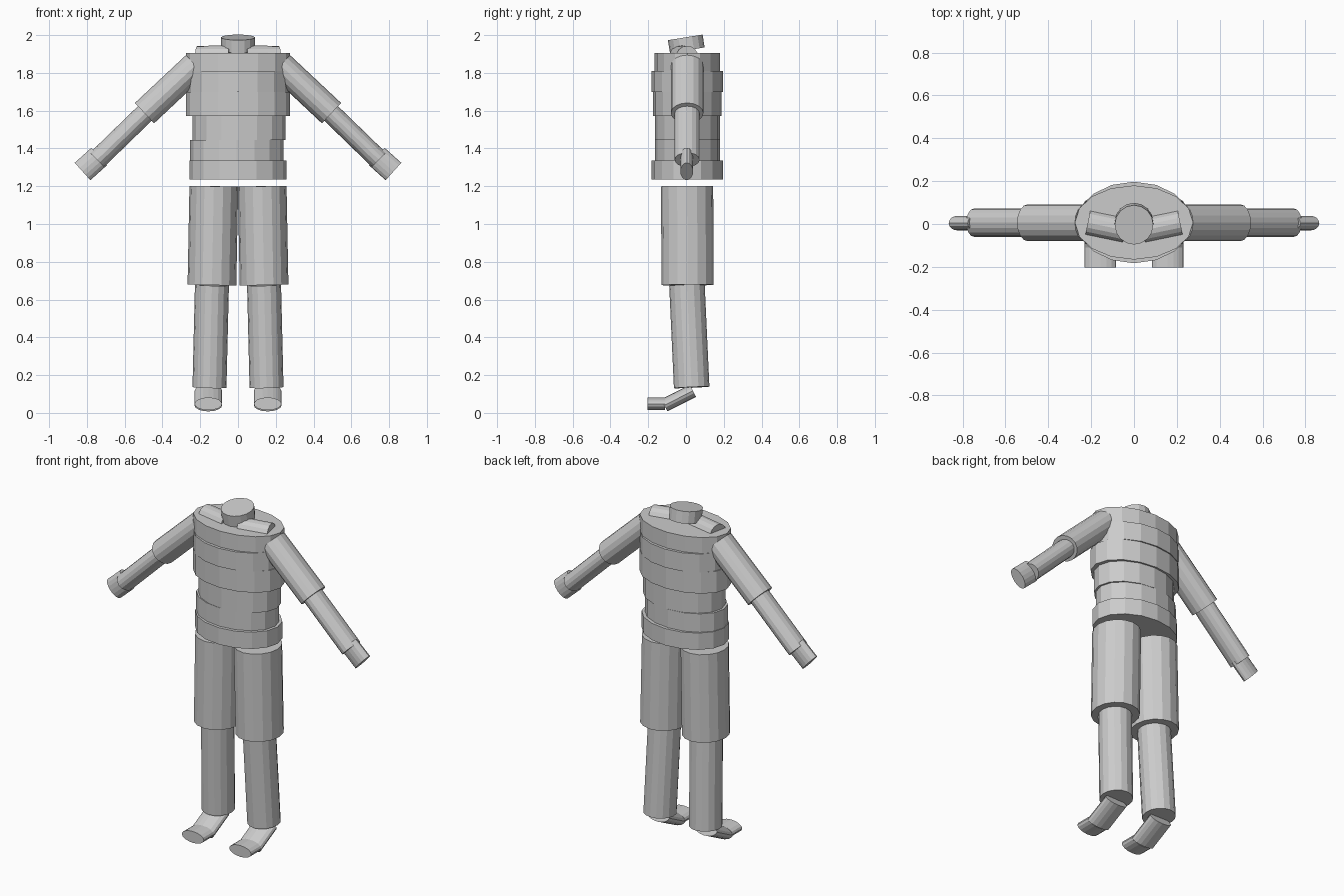
import bpy, bmesh
from mathutils import Vector, Matrix

if "Cube" in bpy.data.objects:
    bpy.data.objects.remove(bpy.data.objects["Cube"])

grey = bpy.data.materials.new("plain_grey")
grey.diffuse_color = (0.6, 0.6, 0.6, 1)
grey.use_nodes = True
grey.node_tree.nodes["Principled BSDF"].inputs["Base Color"].default_value = grey.diffuse_color


def tube(name, start, end, wide, deep, side, sides=16):
    """Capped elliptical cylinder; 'wide' is measured along 'side', 'deep' across it."""
    a, b = Vector(start), Vector(end)
    axis = (b - a).normalized()
    u = Vector(side)
    u = (u - axis * u.dot(axis)).normalized()
    v = axis.cross(u)
    frame = Matrix((u * wide, v * deep, axis * (b - a).length)).transposed().to_4x4()
    bm = bmesh.new()
    bmesh.ops.create_cone(bm, cap_ends=True, segments=sides, radius1=1, radius2=1, depth=1,
                          matrix=Matrix.Translation((a + b) / 2) @ frame)
    bmesh.ops.recalc_face_normals(bm, faces=bm.faces)
    mesh = bpy.data.meshes.new(name)
    bm.to_mesh(mesh)
    bm.free()
    mesh.materials.append(grey)
    obj = bpy.data.objects.new(name, mesh)
    bpy.context.collection.objects.link(obj)
    return obj


X, Y = (1, 0, 0), (0, 1, 0)

# Torso bands: name, bottom, top, centre x, half width, half depth
for name, z0, z1, cx, rx, ry in [
        ("pelvis", 1.235, 1.335, 0, 0.257, 0.19),
        ("lower_waist", 1.335, 1.445, -0.007, 0.247, 0.172),
        ("upper_waist", 1.445, 1.572, 0.006, 0.246, 0.172),
        ("lower_chest", 1.572, 1.70, 0, 0.275, 0.182),
        ("middle_chest", 1.70, 1.81, 0, 0.268, 0.19),
        ("upper_chest", 1.81, 1.905, 0, 0.276, 0.173)]:
    tube(name, (cx, 0.007, z0), (cx, 0.007, z1), rx, ry, X)

# Neck, leaning forward
tube("neck", (0, 0.007, 1.92), (0, -0.004, 1.988), 0.09, 0.093, X)

# Limbs, repeated on both sides
for s, tag in ((-1, "right"), (1, "left")):
    for name, a, b, wide, deep, side in [
            ("collar_bone", (0.04, -0.03, 1.885), (0.215, 0.006, 1.883), 0.06, 0.06, Y),
            ("upper_arm", (0.225, 0.006, 1.84), (0.495, 0.006, 1.587), 0.086, 0.074, Y),
            ("forearm", (0.475, 0.006, 1.603), (0.746, 0.006, 1.34), 0.066, 0.053, Y),
            ("hand", (0.735, 0.004, 1.357), (0.823, 0.004, 1.278), 0.034, 0.062, Y),
            ("thigh", (0.128, 0.006, 1.20), (0.138, 0.008, 0.677), 0.129, 0.138, X),
            ("shin", (0.138, 0.005, 0.677), (0.151, 0.03, 0.135), 0.09, 0.094, X),
            ("foot", (0.157, 0.037, 0.117), (0.157, -0.115, 0.04), 0.073, 0.036, X),
            ("toes", (0.157, -0.11, 0.048), (0.157, -0.203, 0.048), 0.073, 0.034, X)]:
        tube(f"{tag}_{name}", (s * a[0], *a[1:]), (s * b[0], *b[1:]), wide, deep, side)
